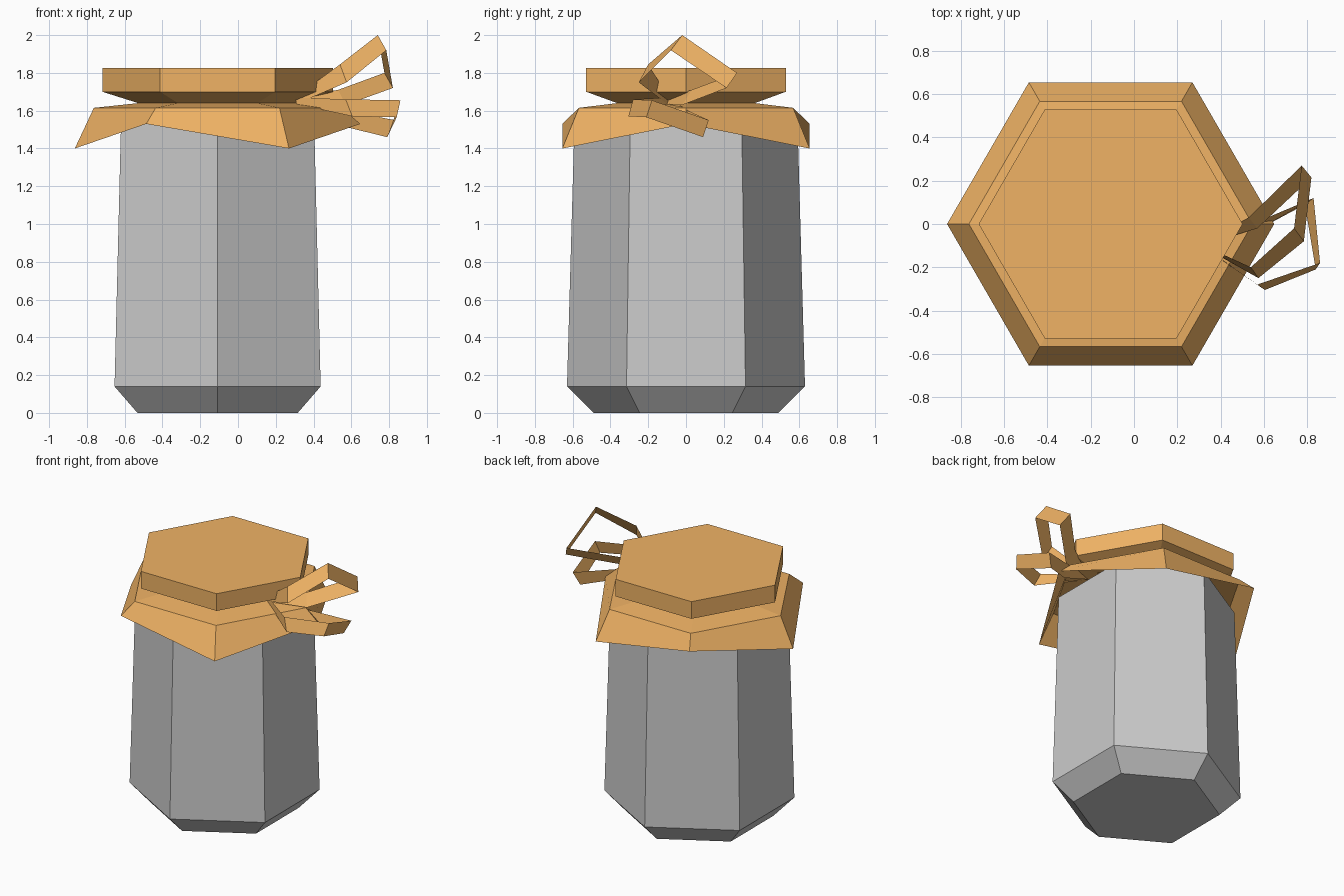
import bpy, bmesh, math

if "Cube" in bpy.data.objects:
    bpy.data.objects.remove(bpy.data.objects["Cube"])

CX = -0.108  # jar axis

orange = bpy.data.materials.new("orange_cloth")
orange.diffuse_color = (0.87, 0.45, 0.13, 1)
orange.use_nodes = True
orange.node_tree.nodes["Principled BSDF"].inputs["Base Color"].default_value = orange.diffuse_color


def finish(bm, name, mat=None, recalc=True):
    if recalc:
        bmesh.ops.recalc_face_normals(bm, faces=bm.faces)
    me = bpy.data.meshes.new(name)
    bm.to_mesh(me)
    bm.free()
    ob = bpy.data.objects.new(name, me)
    bpy.context.collection.objects.link(ob)
    if mat:
        me.materials.append(mat)
    return ob


def hex_lathe(name, rings, turn, cap_bottom, cap_top, mat=None):
    """Hexagonal rings of (radius, z, z of odd corners), joined bottom to top."""
    bm = bmesh.new()
    loops = []
    for r, z, z_odd in rings:
        loop = []
        for i in range(6):
            a = math.radians(60 * i + turn)
            loop.append(bm.verts.new((CX + r * math.cos(a), r * math.sin(a),
                                      z_odd if i % 2 else z)))
        loops.append(loop)
    for lo, hi in zip(loops, loops[1:]):
        for i in range(6):
            j = (i + 1) % 6
            bm.faces.new((lo[i], lo[j], hi[j], hi[i]))
    if cap_bottom:
        bm.faces.new(loops[0][::-1])
    if cap_top:
        bm.faces.new(loops[-1])
    return finish(bm, name, mat, recalc=False)


def ribbon(name, pairs):
    """Flat strip through pairs of edge points."""
    bm = bmesh.new()
    rows = [[bm.verts.new(p) for p in pair] for pair in pairs]
    for (a, b), (c, d) in zip(rows, rows[1:]):
        bm.faces.new((a, b, d, c))
    return finish(bm, name, orange, recalc=False)


# Glass jar body with a tapered foot
hex_lathe("jar_body", [(0.49, 0, 0), (0.63, 0.14, 0.14), (0.59, 1.55, 1.55)],
          30, True, True)

# Cloth cover: zigzag skirt, pinched neck and lid top
hex_lathe("cloth_cover", [(0.756, 1.53, 1.40), (0.655, 1.615, 1.615),
                          (0.42, 1.64, 1.64), (0.61, 1.70, 1.70),
                          (0.61, 1.825, 1.825)], 0, False, True, orange)

# Two bow loops, both tied at the neck
knot = [(0.30, -0.09, 1.67), (0.31, -0.10, 1.635)]
ribbon("upper_bow_loop", [
    knot,
    [(0.54, -0.20, 1.845), (0.575, -0.25, 1.75)],
    [(0.74, -0.02, 2.00), (0.785, -0.08, 1.92)],
    [(0.775, 0.27, 1.80), (0.82, 0.215, 1.72)],
    [(0.53, 0.03, 1.71), (0.57, -0.02, 1.63)],
    knot])
ribbon("lower_bow_loop", [
    knot,
    [(0.57, -0.28, 1.66), (0.605, -0.305, 1.57)],
    [(0.86, -0.18, 1.655), (0.84, -0.21, 1.565)],
    [(0.83, 0.12, 1.55), (0.79, 0.09, 1.46)],
    [(0.57, 0.01, 1.60), (0.585, -0.02, 1.51)],
    knot])
